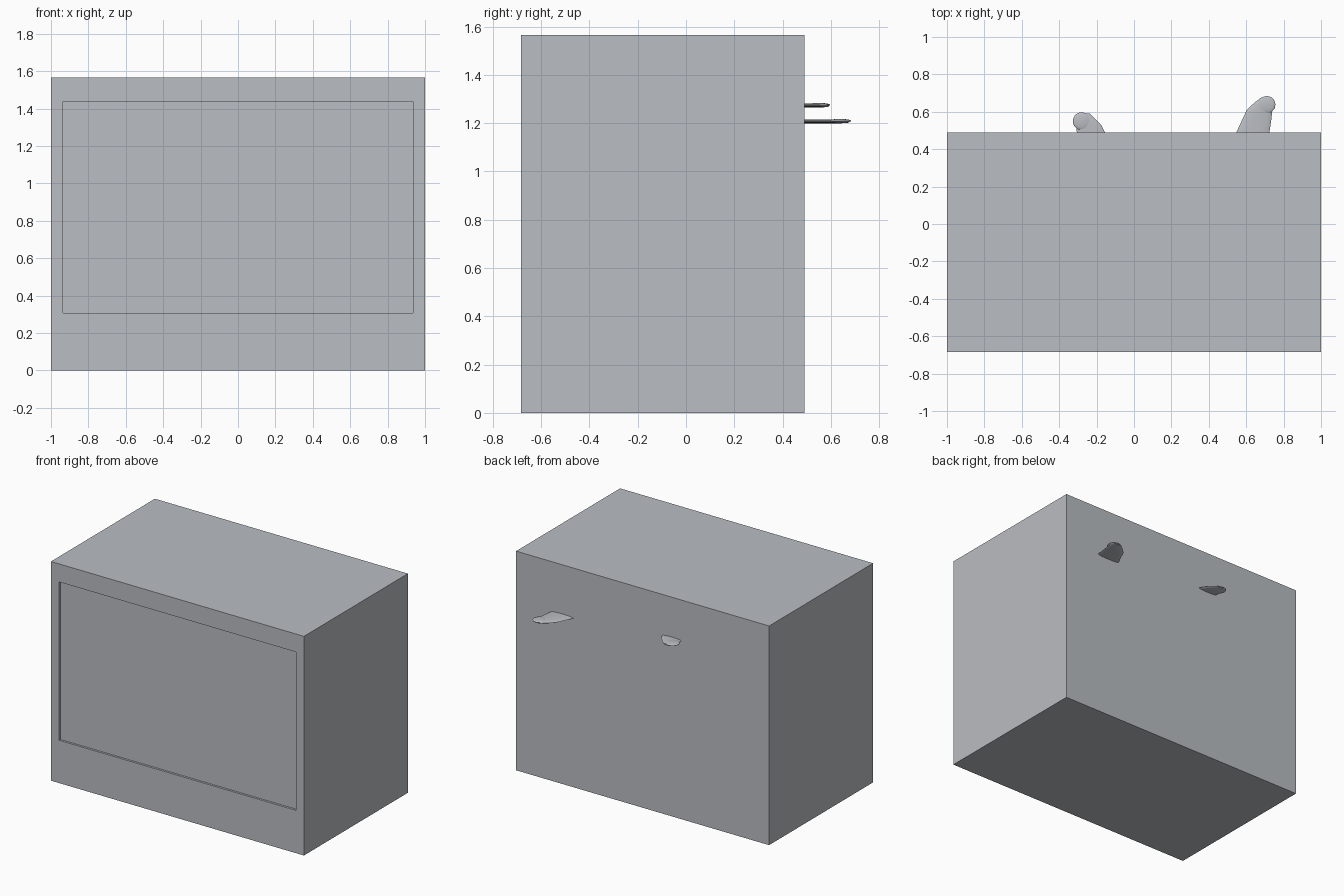
import bpy, bmesh, math
from mathutils import Matrix, Vector

cube = bpy.data.objects.get("Cube")
if cube:
    bpy.data.objects.remove(cube, do_unlink=True)

COLOUR = (0.49, 0.51, 0.54, 1)
grey = bpy.data.materials.new("cool grey")
grey.use_nodes = True
grey.diffuse_color = COLOUR
grey.node_tree.nodes["Principled BSDF"].inputs["Base Color"].default_value = COLOUR


def make_object(name, bm, smooth=False):
    bmesh.ops.recalc_face_normals(bm, faces=bm.faces[:])
    mesh = bpy.data.meshes.new(name)
    bm.to_mesh(mesh)
    bm.free()
    mesh.materials.append(grey)
    obj = bpy.data.objects.new(name, mesh)
    bpy.context.collection.objects.link(obj)
    if smooth:
        bpy.ops.object.select_all(action='DESELECT')
        obj.select_set(True)
        bpy.context.view_layer.objects.active = obj
        bpy.ops.object.shade_smooth_by_angle(angle=math.radians(50))


# Cabinet: a box whose front face has a shallow recessed screen
X, Y0, Y1, TOP = 1.0, -0.684, 0.49, 1.566
SX, SZ0, SZ1, DEPTH = 0.936, 0.306, 1.437, 0.015


def rect(bm, x, y, z0, z1):
    return [bm.verts.new(p) for p in ((-x, y, z0), (x, y, z0), (x, y, z1), (-x, y, z1))]


def bridge(bm, a, b):
    n = len(a)
    for i in range(n):
        bm.faces.new((a[i], a[(i + 1) % n], b[(i + 1) % n], b[i]))


bm = bmesh.new()
loops = [rect(bm, X, Y1, 0, TOP), rect(bm, X, Y0, 0, TOP),
         rect(bm, SX, Y0, SZ0, SZ1), rect(bm, SX, Y0 + DEPTH, SZ0, SZ1)]
for a, b in zip(loops, loops[1:]):
    bridge(bm, a, b)
bm.faces.new(loops[0])
bm.faces.new(loops[-1])
make_object("cabinet", bm)


# Flat rounded prongs on the back: elliptical sections (y, x_min, x_max, thickness) lofted along y
def prong(name, z, half, sections, ball, radius):
    bm = bmesh.new()
    rings = []
    for y, x0, x1, h in sections:
        cx, w = (x0 + x1) / 2, (x1 - x0) / 2
        rings.append([bm.verts.new((cx + w * math.cos(t * math.tau / 16), y,
                                    z + half * h * math.sin(t * math.tau / 16)))
                      for t in range(16)])
    for a, b in zip(rings, rings[1:]):
        bridge(bm, a, b)
    bm.faces.new(rings[0])
    bm.faces.new(rings[-1])
    make_object(name, bm, True)

    # Flattened ball at the tip
    bm = bmesh.new()
    place = Matrix.Translation(Vector((*ball, z + 0.003))) @ Matrix.Diagonal((1, 1, 0.17, 1))
    bmesh.ops.create_uvsphere(bm, u_segments=20, v_segments=12, radius=radius, matrix=place)
    make_object(name + "_tip", bm, True)


prong("left_prong", 1.207, 0.008,
      [(0.45, 0.53, 0.72, 1), (0.49, 0.547, 0.724, 1), (0.55, 0.575, 0.733, 1),
       (0.61, 0.603, 0.74, 1), (0.645, 0.64, 0.747, 0.9), (0.675, 0.678, 0.737, 0.6)],
      (0.71, 0.638), 0.046)
prong("right_prong", 1.273, 0.008,
      [(0.45, -0.305, -0.145, 1), (0.49, -0.306, -0.155, 1), (0.53, -0.307, -0.175, 1),
       (0.57, -0.302, -0.215, 0.9), (0.59, -0.29, -0.236, 0.6)],
      (-0.28, 0.55), 0.047)
